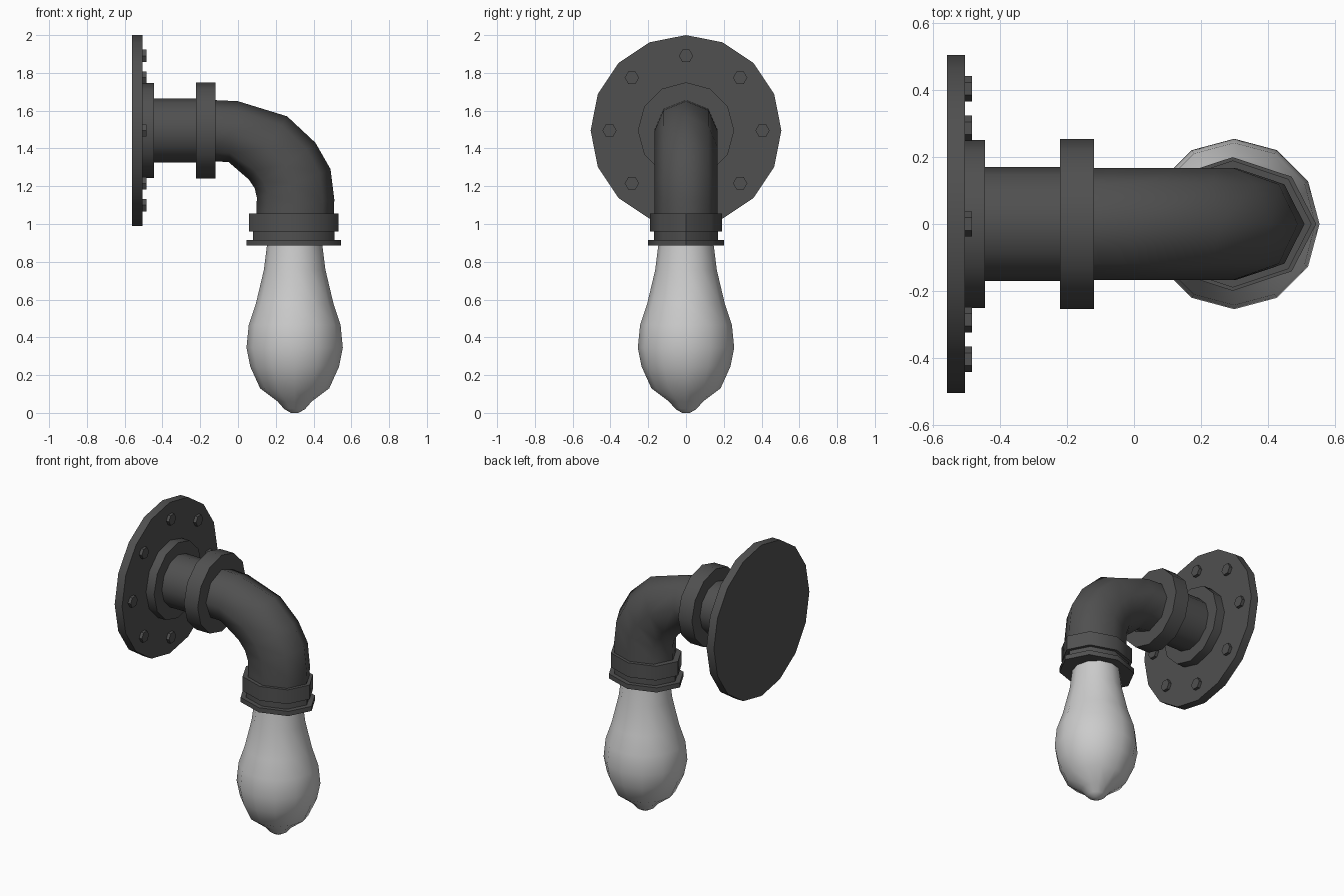
import bpy, bmesh, math
from mathutils import Vector, Matrix

if "Cube" in bpy.data.objects:
    bpy.data.objects.remove(bpy.data.objects["Cube"])

dark = bpy.data.materials.new("dark_iron")
dark.diffuse_color = (0.08, 0.08, 0.08, 1)
dark.use_nodes = True
dark.node_tree.nodes["Principled BSDF"].inputs["Base Color"].default_value = dark.diffuse_color
glass = bpy.data.materials.new("frosted_glass")
glass.diffuse_color = (0.7, 0.7, 0.7, 1)
glass.use_nodes = True
glass.node_tree.nodes["Principled BSDF"].inputs["Base Color"].default_value = glass.diffuse_color


def loft(name, rings, mat=dark, angle=40):
    """Skin closed rings of points, cap both ends, smooth by angle."""
    bm = bmesh.new()
    vs = [[bm.verts.new(p) for p in r] for r in rings]
    n = len(vs[0])
    for a, b in zip(vs, vs[1:]):
        for i in range(n):
            j = (i + 1) % n
            bm.faces.new((a[i], a[j], b[j], b[i]))
    bm.faces.new(vs[0])
    bm.faces.new(vs[-1])
    bmesh.ops.recalc_face_normals(bm, faces=bm.faces)
    me = bpy.data.meshes.new(name)
    bm.to_mesh(me)
    bm.free()
    ob = bpy.data.objects.new(name, me)
    bpy.context.collection.objects.link(ob)
    me.materials.append(mat)
    bpy.ops.object.select_all(action='DESELECT')
    bpy.context.view_layer.objects.active = ob
    ob.select_set(True)
    bpy.ops.object.shade_smooth_by_angle(angle=math.radians(angle))
    return ob


def ring(center, u, v, n):
    """Ellipse of n points spanned by half-axes u and v."""
    c, u, v = Vector(center), Vector(u), Vector(v)
    return [c + u * math.cos(t) + v * math.sin(t)
            for t in (2 * math.pi * i / n for i in range(n))]


def disc_x(name, x0, x1, r, n, y=0, z=1.495):
    return loft(name, [ring((x, y, z), (0, r, 0), (0, 0, r), n) for x in (x0, x1)], angle=50)


def disc_z(name, z0, z1, rx, ry):
    return loft(name, [ring((0.295, 0, z), (rx, 0, 0), (0, ry, 0), 8) for z in (z0, z1)], angle=50)


# Wall plate, flange, straight pipe and collar
disc_x("wall_plate", -0.56, -0.505, 0.505, 16)
disc_x("flange", -0.51, -0.445, 0.252, 12)
disc_x("straight_pipe", -0.45, -0.2, 0.17, 12)
disc_x("pipe_collar", -0.222, -0.12, 0.255, 12)

# Ring of hexagonal bolts
for i in range(8):
    a = i * math.pi / 4
    disc_x("bolt_%d" % (i + 1), -0.51, -0.485, 0.038, 6,
           0.405 * math.cos(a), 1.495 + 0.395 * math.sin(a))

# Elbow: each section given by its outer and inner (x, z) point
sections = [((-0.15, 1.657), (-0.15, 1.333)), ((0.0, 1.65), (-0.05, 1.328)),
            ((0.26, 1.57), (0.058, 1.235)), ((0.41, 1.43), (0.088, 1.19)),
            ((0.49, 1.29), (0.1, 1.14)), ((0.51, 1.13), (0.097, 1.07)),
            ((0.505, 1.0), (0.095, 1.0))]
rings = []
for (ox, oz), (ix, iz) in sections:
    rings.append(ring(((ox + ix) / 2, 0, (oz + iz) / 2),
                      ((ox - ix) / 2, 0, (oz - iz) / 2), (0, 0.168, 0), 8))
loft("elbow_pipe", rings, angle=60)

# Lamp socket rings
disc_z("socket_collar", 0.96, 1.055, 0.236, 0.19)
disc_z("socket_neck", 0.91, 0.965, 0.215, 0.17)
disc_z("socket_rim", 0.885, 0.916, 0.25, 0.2)

# Bulb
profile = [(0.145, 0.9), (0.163, 0.757), (0.205, 0.58), (0.243, 0.466),
           (0.255, 0.345), (0.235, 0.245), (0.183, 0.13), (0.09, 0.06),
           (0.055, 0.02), (0.02, 0.0)]
loft("bulb", [ring((0.3, 0, z), (r, 0, 0), (0, r, 0), 12) for r, z in profile], glass, 60)
